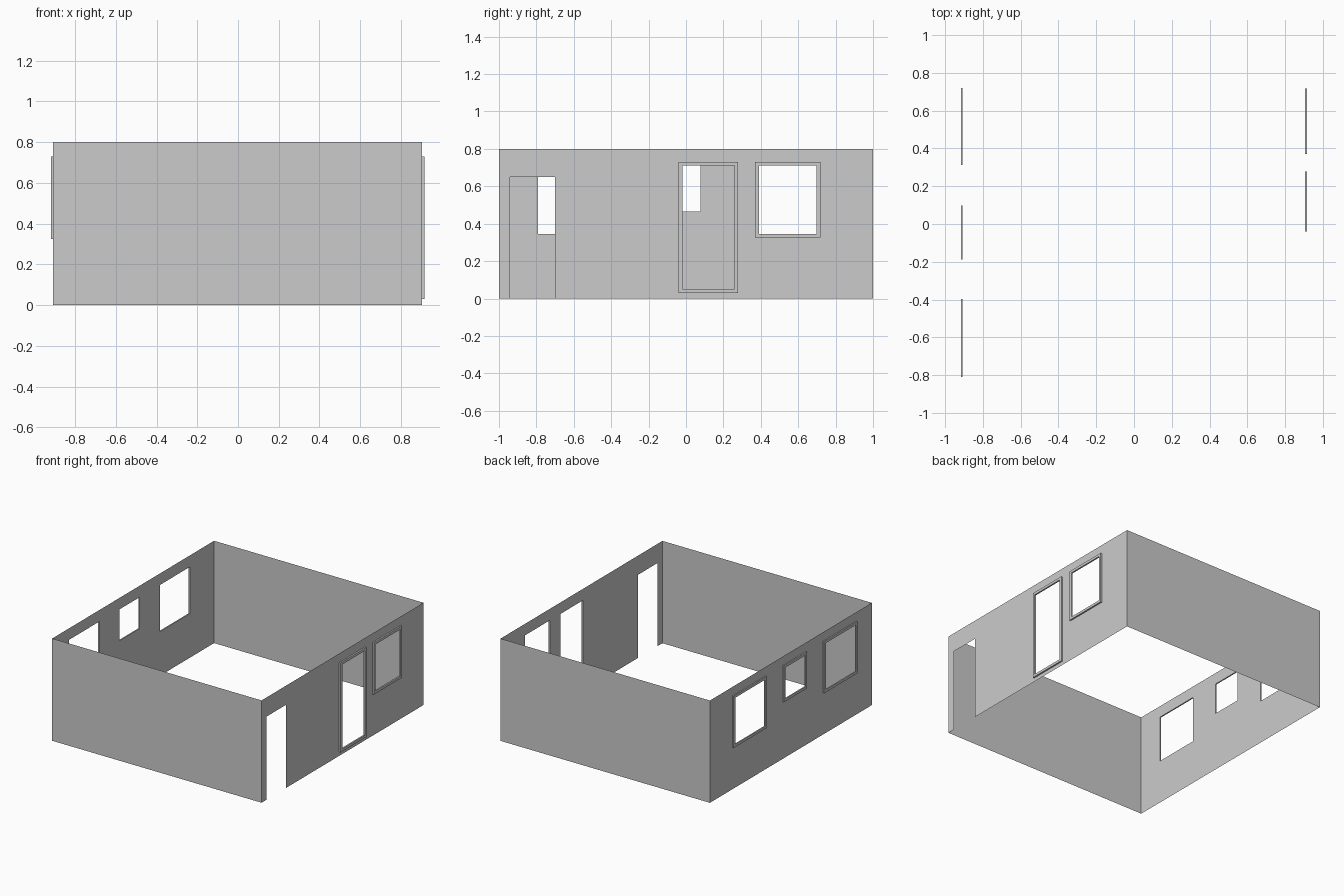
import bpy, bmesh

if "Cube" in bpy.data.objects:
    bpy.data.objects.remove(bpy.data.objects["Cube"])

XL, XR, TOP = -0.907, 0.904, 0.80   # left wall, right wall, wall height
RIM = 0.02                           # frame border width


def finish(name, bm):
    mesh = bpy.data.meshes.new(name)
    bm.to_mesh(mesh)
    bm.free()
    obj = bpy.data.objects.new(name, mesh)
    bpy.context.collection.objects.link(obj)
    return obj


def side_wall(name, x, holes):
    """Thin wall in the YZ plane, gridded along hole edges, hole cells left out."""
    ys = sorted({-1, 1, *(v for h in holes for v in h[:2])})
    zs = sorted({0, TOP, *(v for h in holes for v in h[2:])})
    bm = bmesh.new()
    for y0, y1 in zip(ys, ys[1:]):
        for z0, z1 in zip(zs, zs[1:]):
            cy, cz = (y0 + y1) / 2, (z0 + z1) / 2
            if any(a < cy < b and c < cz < d for a, b, c, d in holes):
                continue
            quad = [(y0, z0), (y1, z0), (y1, z1), (y0, z1)]
            if x < 0:
                quad.reverse()
            bm.faces.new([bm.verts.new((x, y, z)) for y, z in quad])
    bmesh.ops.remove_doubles(bm, verts=bm.verts, dist=1e-5)
    return finish(name, bm)


def end_wall(name, y):
    bm = bmesh.new()
    pts = [(XL, 0), (XR, 0), (XR, TOP), (XL, TOP)]
    if y > 0:
        pts.reverse()
    bm.faces.new([bm.verts.new((x, y, z)) for x, z in pts])
    return finish(name, bm)


def frame(name, x, out, hole):
    """Rectangular trim standing proud of the wall around an opening."""
    y0, y1, z0, z1 = hole

    def ring(bm, px, g):
        return [bm.verts.new((px, y, z)) for y, z in
                ((y0 - g, z0 - g), (y1 + g, z0 - g), (y1 + g, z1 + g), (y0 - g, z1 + g))]
    bm = bmesh.new()
    loops = [ring(bm, x, 0), ring(bm, x, RIM), ring(bm, out, RIM), ring(bm, out, 0)]
    for a, b in zip(loops, loops[1:] + loops[:1]):
        for i in range(4):
            j = (i + 1) % 4
            bm.faces.new((a[i], a[j], b[j], b[i]))
    bmesh.ops.recalc_face_normals(bm, faces=bm.faces)
    return finish(name, bm)


# Openings as (y0, y1, z0, z1)
doorway = (-0.94, -0.70, 0.0, 0.65)
right_framed = {"door_frame": (-0.02, 0.258, 0.05, 0.71),
                "right_window_frame": (0.39, 0.698, 0.345, 0.71)}
left_framed = {"left_window_frame_back": (0.333, 0.70, 0.345, 0.71),
               "left_window_frame_small": (-0.167, 0.078, 0.465, 0.71),
               "left_window_frame_front": (-0.79, -0.418, 0.345, 0.71)}

# Walls
end_wall("front_wall", -1)
end_wall("back_wall", 1)
side_wall("right_wall", XR, [doorway, *right_framed.values()])
side_wall("left_wall", XL, list(left_framed.values()))

# Door and window trim
for name, hole in right_framed.items():
    frame(name, XR, 0.916, hole)
for name, hole in left_framed.items():
    frame(name, XL, -0.917, hole)
